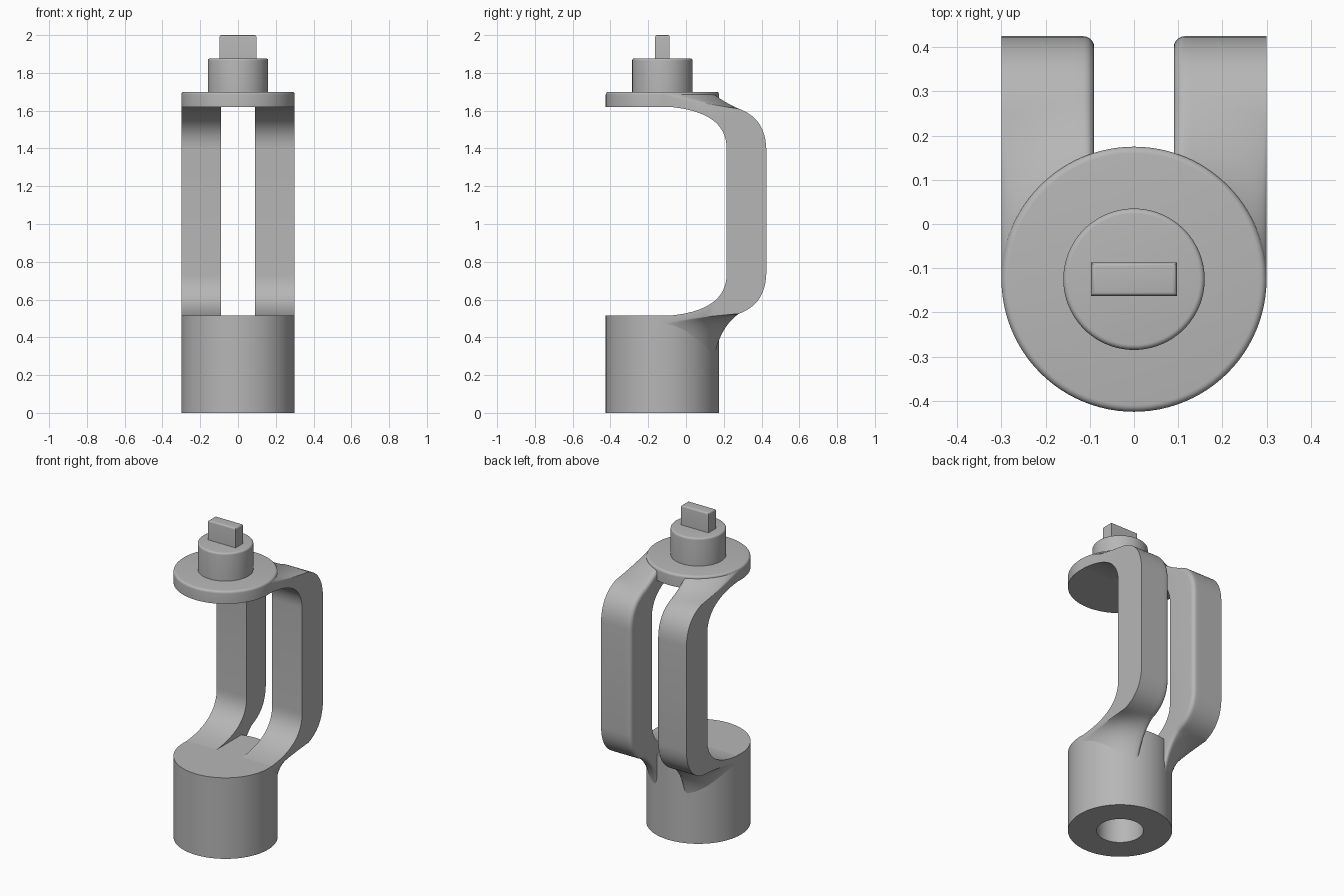
import bpy, bmesh, math
from mathutils import Vector

if "Cube" in bpy.data.objects:
    bpy.data.objects.remove(bpy.data.objects["Cube"])

CY = -0.125      # y of the common axis of the round parts
R = 0.30         # base and disc radius

metal = bpy.data.materials.new("grey_metal")
metal.diffuse_color = (0.47, 0.47, 0.47, 1)
metal.use_nodes = True
metal.node_tree.nodes["Principled BSDF"].inputs["Base Color"].default_value = metal.diffuse_color


def finish(name, bm, angle=35):
    bmesh.ops.recalc_face_normals(bm, faces=bm.faces)
    me = bpy.data.meshes.new(name)
    bm.to_mesh(me)
    bm.free()
    me.materials.append(metal)
    me.shade_smooth()
    me.set_sharp_from_angle(angle=math.radians(angle))
    ob = bpy.data.objects.new(name, me)
    bpy.context.collection.objects.link(ob)
    return ob


def lathe(name, profile, n=96):
    """Spin an (r, z) profile, starting and ending on the axis."""
    bm = bmesh.new()
    rings = []
    for r, z in profile:
        if r == 0:
            rings.append([bm.verts.new((0, CY, z))] * n)
        else:
            rings.append([bm.verts.new((r * math.cos(k * math.tau / n),
                                        CY + r * math.sin(k * math.tau / n), z))
                          for k in range(n)])
    for a, b in zip(rings, rings[1:]):
        for k in range(n):
            j = (k + 1) % n
            quad = dict.fromkeys((a[k], a[j], b[j], b[k]))
            bm.faces.new(list(quad))
    return finish(name, bm)


def rounded(r, z, f):
    """Fillet of size f at the top outer corner (r, z)."""
    return [(r - f + f * math.cos(t * math.pi / 10),
             z - f + f * math.sin(t * math.pi / 10)) for t in range(6)]


def bezier(a, c, b, n=12):
    a, b, c = Vector(a), Vector(b), Vector(c)
    return [a * (1 - t) ** 2 + c * 2 * t * (1 - t) + b * t * t
            for t in (i / n for i in range(n + 1))]


# Base with a blind bore in the underside
lathe("base", [(0, 0.36), (0.135, 0.36), (0.135, 0), (R, 0), (R, 0.515), (0, 0.515)])

# Top disc and boss
lathe("disc", [(0, 1.62), (R, 1.62)] + rounded(R, 1.70, 0.015) + [(0, 1.70)])
lathe("boss", [(0, 1.695), (0.16, 1.695)] + rounded(0.16, 1.877, 0.012) + [(0, 1.877)])

# Flat drive key with softened top edges
bm = bmesh.new()
bmesh.ops.create_cube(bm, size=1)
for v in bm.verts:
    v.co = Vector((v.co.x * 0.194, CY + v.co.y * 0.076, 1.935 + v.co.z * 0.13))
top = [e for e in bm.edges if all(v.co.z > 1.99 for v in e.verts)]
bmesh.ops.bevel(bm, geom=top, offset=0.01, segments=4, profile=0.5, affect='EDGES')
finish("key", bm)


# Arm: side profiles lofted across x, so the ends follow the round parts
def arm_profile(x, inset):
    yc = CY + math.sqrt(max(R * R - x * x, 0)) - 0.004
    s = (x - 0.09) / 0.21
    gap = 0.28 - yc
    inner = (bezier((-0.11, 0.513), (0.215, 0.535), (0.215, 0.735), 16)
             + bezier((0.215, 1.40), (0.215, 1.60), (-0.11, 1.622), 16))
    outer = (bezier((yc, 1.687), (yc + 0.4 * gap, 1.645), (0.28, 1.61))
             + bezier((0.28, 1.61), (0.42, 1.56), (0.425, 1.40))[1:]
             + bezier((0.425, 0.735), (0.42, 0.575), (0.28, 0.525))
             + bezier((0.28, 0.525), (yc + 0.25 * gap, 0.45 + 0.05 * s),
                      (yc, 0.30 + 0.17 * s * s))[1:])
    # pull the outer edge inwards to round the corner
    moved = []
    for i, p in enumerate(outer):
        d = (outer[min(i + 1, len(outer) - 1)] - outer[max(i - 1, 0)]).normalized()
        moved.append(p + Vector((d.y, -d.x)) * inset)
    return inner + moved


F = 0.025
slices = []
for k in range(6):
    a = k * math.pi / 10
    slices.append((0.09 + F * (1 - math.cos(a)), F * (1 - math.sin(a))))
a0 = math.asin((0.09 + F) / R)
for k in range(1, 17):
    slices.append((R * math.sin(a0 + (math.pi / 2 - a0) * k / 16), 0))

bm = bmesh.new()
loops = [[bm.verts.new((x, p.x, p.y)) for p in arm_profile(x, inset)]
         for x, inset in slices]
for a, b in zip(loops, loops[1:]):
    for i in range(len(a)):
        j = (i + 1) % len(a)
        bm.faces.new((a[i], a[j], b[j], b[i]))
bm.faces.new(loops[0])
bm.faces.new(loops[-1])
arms = finish("arms", bm)
arms.modifiers.new("mirror", 'MIRROR').use_mirror_merge = False
